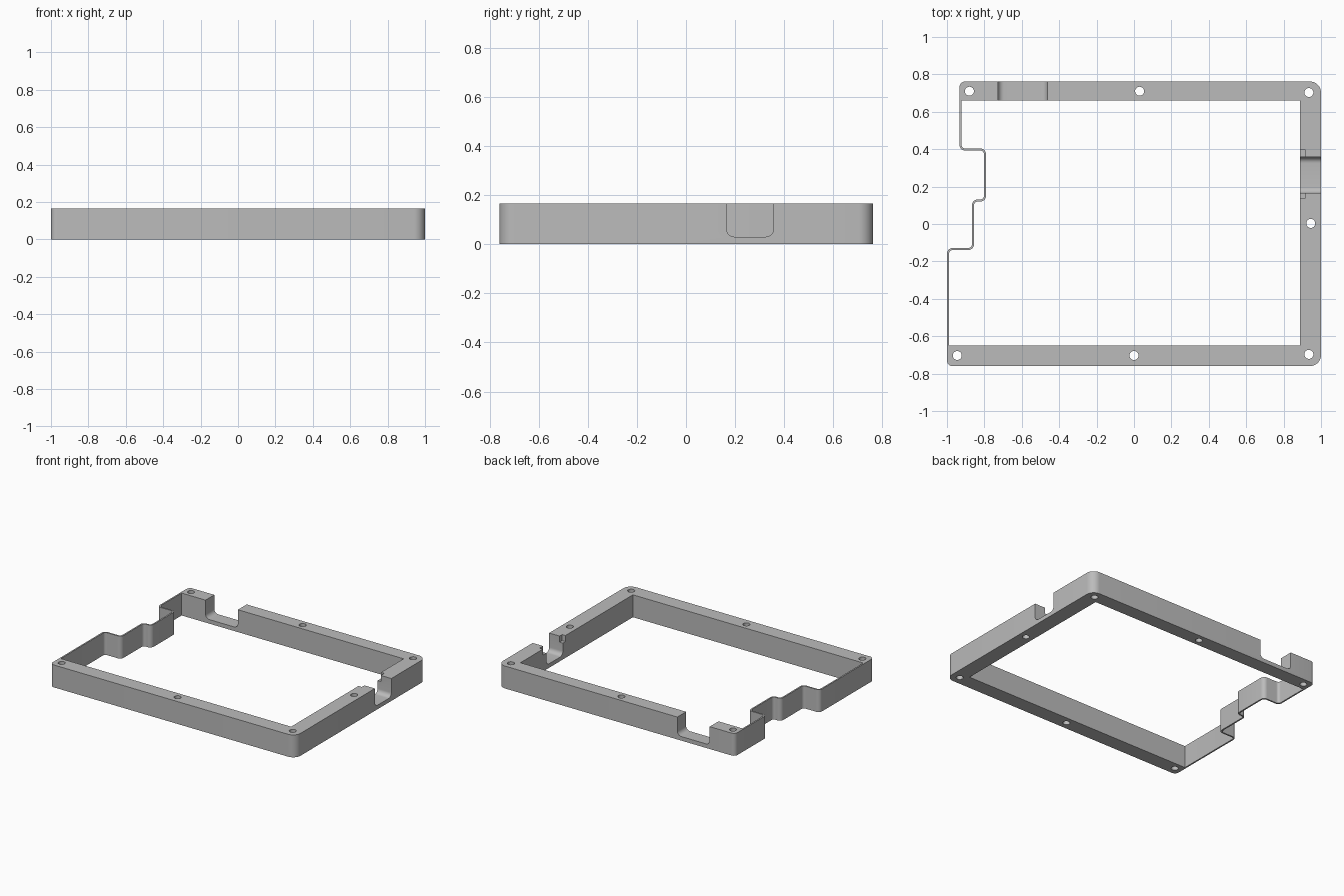
import bpy, bmesh, math
from mathutils import Vector

default = bpy.data.objects.get("Cube")
if default:
    bpy.data.objects.remove(default, do_unlink=True)

H = 0.165      # frame height
T = 0.011      # thin wall thickness

grey = bpy.data.materials.new("plain grey")
grey.use_nodes = True
grey.diffuse_color = (0.5, 0.5, 0.5, 1)
grey.node_tree.nodes["Principled BSDF"].inputs["Base Color"].default_value = (0.5, 0.5, 0.5, 1)


def rounded(corners, steps=8):
    """Outline from (x, y, radius) corners; radius 0 stays sharp."""
    out = []
    for i, (x, y, r) in enumerate(corners):
        p = Vector((x, y))
        if r == 0:
            out.append(p)
            continue
        a = (Vector(corners[i - 1][:2]) - p).normalized()
        b = (Vector(corners[(i + 1) % len(corners)][:2]) - p).normalized()
        centre = p + (a + b) * r
        for k in range(steps + 1):
            t = k / steps * math.pi / 2
            out.append(centre - b * r * math.cos(t) - a * r * math.sin(t))
    return out


def prism(name, outline, lo, hi, place):
    """Extrude an outline between lo and hi; place maps (u, v, w) to xyz."""
    bm = bmesh.new()
    base = bm.faces.new([bm.verts.new(place(p.x, p.y, lo)) for p in outline])
    top = bmesh.ops.extrude_face_region(bm, geom=[base])["geom"]
    shift = Vector(place(0, 0, hi)) - Vector(place(0, 0, lo))
    bmesh.ops.translate(bm, vec=shift, verts=[g for g in top if isinstance(g, bmesh.types.BMVert)])
    bmesh.ops.recalc_face_normals(bm, faces=bm.faces[:])
    mesh = bpy.data.meshes.new(name)
    bm.to_mesh(mesh)
    bm.free()
    mesh.materials.append(grey)
    obj = bpy.data.objects.new(name, mesh)
    bpy.context.collection.objects.link(obj)
    return obj


def along_x(u, v, w): return (w, u, v)
def along_y(u, v, w): return (u, w, v)
def along_z(u, v, w): return (u, v, w)


def box(x0, x1, y0, y1):
    return rounded([(x0, y0, 0), (x1, y0, 0), (x1, y1, 0), (x0, y1, 0)])


# Stepped left wall: x, y, then +1 for outward corners and -1 for inward ones
steps = [(-0.933, 0.393, 1), (-0.802, 0.393, -1), (-0.802, 0.131, -1),
         (-0.866, 0.131, 1), (-0.866, -0.128, -1), (-1, -0.128, 1)]
offset_y = [1, 1, -1, -1, -1, -1]
outer_wall = [(x, y, 0.025 + s * T / 2) for x, y, s in steps]
inner_wall = [(x + T, y + T * d, 0.025 - s * T / 2) for (x, y, s), d in zip(steps, offset_y)]

# Frame body and its opening
frame = prism("frame", rounded(outer_wall + [
    (-1, -0.76, 0.03), (1, -0.76, 0.06), (1, 0.762, 0.06), (-0.933, 0.762, 0.03)]),
    0, H, along_z)
cutters = [prism("opening_cutter", rounded(inner_wall + [
    (-1 + T, -0.65, 0), (0.888, -0.65, 0), (0.888, 0.66, 0), (-0.933 + T, 0.66, 0)]),
    -0.1, 0.3, along_z)]

# Cable notches with rounded floors
def notch(a, b):
    return rounded([(a, 0.3, 0), (a, 0.03, 0.032), (b, 0.03, 0.032), (b, 0.3, 0)])

cutters.append(prism("side_notch_cutter", notch(0.165, 0.357), 0.85, 1.1, along_x))
cutters.append(prism("back_notch_cutter", notch(-0.727, -0.463), 0.62, 0.9, along_y))

# Shallow pockets either side of the side notch
cutters.append(prism("pocket_cutter", box(0.86, 0.915, 0.135, 0.398), 0.12, 0.3, along_z))

# Screw holes
for x, y in [(-0.88, 0.71), (0.03, 0.71), (0.935, 0.703), (0.945, 0.003),
             (0.935, -0.697), (0, -0.703), (-0.945, -0.703)]:
    ring = [Vector((x + 0.024 * math.cos(k * math.pi / 16), y + 0.024 * math.sin(k * math.pi / 16)))
            for k in range(32)]
    cutters.append(prism("hole_cutter", ring, -0.1, 0.3, along_z))

for c in cutters:
    mod = frame.modifiers.new(c.name, "BOOLEAN")
    mod.operation = "DIFFERENCE"
    mod.solver = "EXACT"
    mod.object = c

# Bake the cuts and drop the cutters
bpy.context.view_layer.update()
baked = bpy.data.meshes.new_from_object(frame.evaluated_get(bpy.context.evaluated_depsgraph_get()))
frame.modifiers.clear()
frame.data = baked
for c in cutters:
    bpy.data.objects.remove(c, do_unlink=True)

# Smooth the rounded corners, keep edges sharp
bpy.ops.object.select_all(action="DESELECT")
frame.select_set(True)
bpy.context.view_layer.objects.active = frame
bpy.ops.object.shade_smooth_by_angle(angle=math.radians(30))
